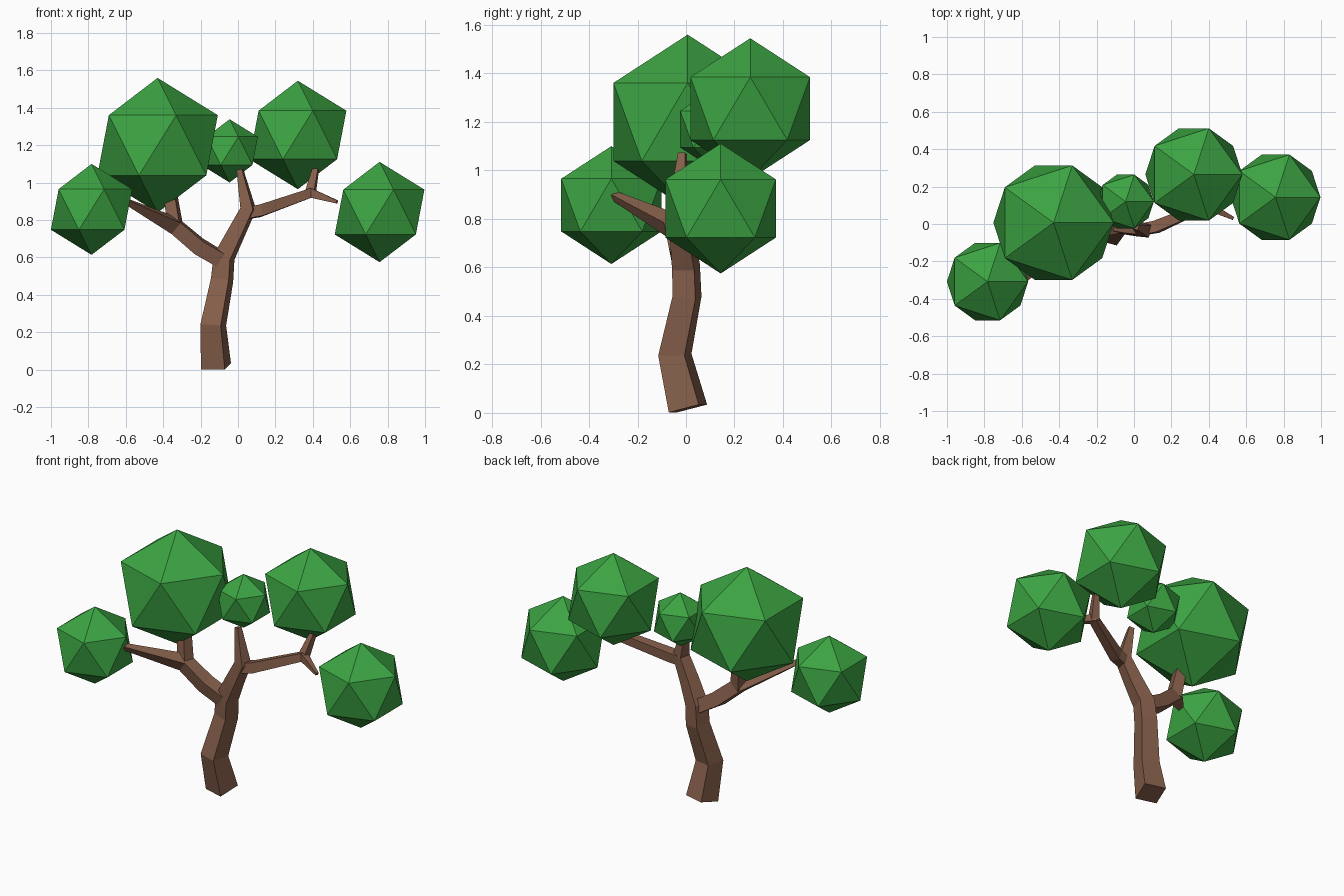
import bpy
import bmesh
from mathutils import Vector

if "Cube" in bpy.data.objects:
    bpy.data.objects.remove(bpy.data.objects["Cube"])


def material(name, color):
    m = bpy.data.materials.new(name)
    m.diffuse_color = (*color, 1)
    m.use_nodes = True
    m.node_tree.nodes["Principled BSDF"].inputs["Base Color"].default_value = m.diffuse_color
    return m


bark = material("bark", (0.24, 0.115, 0.07))
leaf = material("leaf", (0.045, 0.37, 0.055))

AXIS = Vector((0.26, 0.966, 0))  # shared twist of the square sections


def limb(bm, path):
    """Square tapered tube through (x, y, z, width) points."""
    pts = [Vector(p[:3]) for p in path]
    rings = []
    for i, p in enumerate(pts):
        t = Vector()
        if i > 0:
            t += (p - pts[i - 1]).normalized()
        if i < len(pts) - 1:
            t += (pts[i + 1] - p).normalized()
        t.normalize()
        u = (AXIS - t * AXIS.dot(t)).normalized()
        v = t.cross(u)
        h = path[i][3] / 2
        rings.append([bm.verts.new(p + u * a * h + v * b * h)
                      for a, b in ((1, 1), (-1, 1), (-1, -1), (1, -1))])
    for r, s in zip(rings, rings[1:]):
        for k in range(4):
            n = (k + 1) % 4
            bm.faces.new((r[k], r[n], s[n], s[k]))
    bm.faces.new(rings[0][::-1])
    bm.faces.new(rings[-1])


limbs = [
    # trunk up to the middle tip
    [(-0.118, 0.008, 0.018, 0.132), (-0.132, -0.046, 0.24, 0.112),
     (-0.085, 0.004, 0.48, 0.098), (-0.075, 0.0, 0.60, 0.094),
     (-0.01, -0.018, 0.73, 0.08), (0.055, -0.03, 0.86, 0.07),
     (0.01, -0.015, 1.07, 0.03)],
    # left branch to the outer left tip
    [(-0.075, 0.0, 0.58, 0.08), (-0.21, -0.025, 0.66, 0.082),
     (-0.34, -0.05, 0.77, 0.078), (-0.59, -0.295, 0.895, 0.03)],
    # left stub
    [(-0.335, -0.045, 0.76, 0.07), (-0.36, -0.02, 0.93, 0.06)],
    # right branch to the outer right tip
    [(0.04, -0.03, 0.835, 0.06), (0.12, -0.015, 0.85, 0.062),
     (0.39, 0.10, 0.945, 0.052), (0.53, 0.03, 0.897, 0.017)],
    # right stub
    [(0.385, 0.10, 0.935, 0.05), (0.415, 0.155, 1.07, 0.03)],
]
bm = bmesh.new()
for path in limbs:
    limb(bm, path)
bmesh.ops.recalc_face_normals(bm, faces=bm.faces)
mesh = bpy.data.meshes.new("trunk_and_branches")
bm.to_mesh(mesh)
bm.free()
mesh.materials.append(bark)
bpy.context.collection.objects.link(bpy.data.objects.new("trunk_and_branches", mesh))

# foliage balls: centre and radius
foliage = {
    "foliage_large_left": (-0.43, 0.007, 1.20, 0.36),
    "foliage_upper_right": (0.32, 0.265, 1.255, 0.29),
    "foliage_middle": (-0.045, 0.12, 1.17, 0.169),
    "foliage_outer_left": (-0.783, -0.308, 0.857, 0.243),
    "foliage_outer_right": (0.757, 0.143, 0.843, 0.268),
}
for name, (x, y, z, r) in foliage.items():
    bpy.ops.mesh.primitive_ico_sphere_add(subdivisions=1, radius=r, location=(x, y, z))
    ob = bpy.context.object
    ob.name = name
    ob.data.materials.append(leaf)
